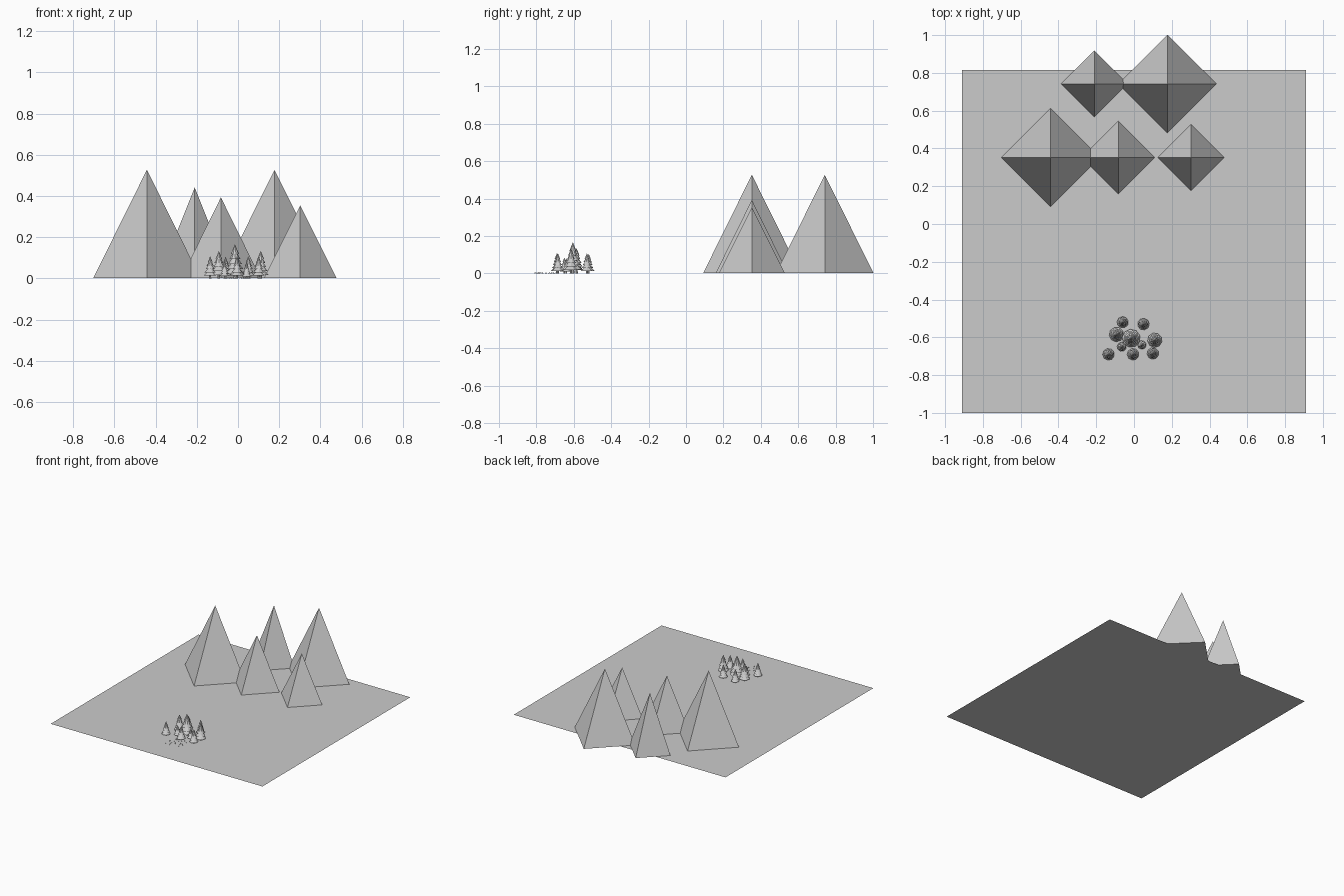
import bpy, bmesh, math, random
from mathutils import Matrix

random.seed(4)
if "Cube" in bpy.data.objects:
    bpy.data.objects.remove(bpy.data.objects["Cube"])

GREY = (0.6, 0.6, 0.6, 1)
mat = bpy.data.materials.new("plain_grey")
mat.use_nodes = True
mat.diffuse_color = GREY
mat.node_tree.nodes["Principled BSDF"].inputs["Base Color"].default_value = GREY


def finish(name, bm):
    mesh = bpy.data.meshes.new(name)
    bm.to_mesh(mesh)
    bm.free()
    mesh.materials.append(mat)
    obj = bpy.data.objects.new(name, mesh)
    bpy.context.collection.objects.link(obj)
    return obj


def cone(bm, x, y, z, r1, r2, h, sides, turn=0.0):
    place = Matrix.Translation((x, y, z + h / 2)) @ Matrix.Rotation(turn, 4, 'Z')
    bmesh.ops.create_cone(bm, cap_ends=True, segments=sides, radius1=r1,
                          radius2=r2, depth=h, matrix=place)


# Ground sheet
bm = bmesh.new()
left, right, near, far = -0.91, 0.91, -1.0, 0.815
bm.faces.new([bm.verts.new((x, y, 0)) for x, y in
              ((left, near), (right, near), (right, far), (left, far))])
finish("ground", bm)

# Four-sided mountains: x, y, radius, height
mountains = [(-0.442, 0.352, 0.26, 0.527), (-0.083, 0.352, 0.193, 0.393),
             (0.302, 0.352, 0.176, 0.353), (-0.21, 0.742, 0.176, 0.441),
             (0.177, 0.742, 0.26, 0.527)]
for i, (x, y, r, h) in enumerate(mountains):
    bm = bmesh.new()
    cone(bm, x, y, 0.002, r, 0, h - 0.002, 4)
    finish(f"mountain_{i + 1}", bm)

# Pine trees: x, y, height
TIERS = 5
pines = [(-0.06, -0.52, 0.105), (0.05, -0.53, 0.108), (-0.093, -0.585, 0.134),
         (-0.015, -0.605, 0.167), (0.11, -0.615, 0.134), (0.042, -0.64, 0.08),
         (-0.065, -0.65, 0.085), (-0.135, -0.69, 0.108),
         (-0.005, -0.69, 0.108), (0.1, -0.685, 0.108)]
for i, (x, y, h) in enumerate(pines):
    bm = bmesh.new()
    cone(bm, x, y, 0, h * 0.05, h * 0.04, h * 0.2, 8)
    for t in range(TIERS):
        base = h * (0.13 + 0.145 * t)
        radius = h * (0.29 - 0.043 * t)
        top = 0 if t == TIERS - 1 else radius * 0.35
        cone(bm, x, y, base, radius, top, h * (0.29 if top == 0 else 0.19),
             9, random.uniform(0, math.pi))
    finish(f"pine_tree_{i + 1}", bm)

# Tuft of tiny upright grass blades in front of the trees
bm = bmesh.new()
for _ in range(60):
    x, y = random.uniform(-0.06, 0.06), random.uniform(-0.81, -0.69)
    a = random.uniform(0, math.pi)
    dx, dy = 0.002 * math.cos(a), 0.002 * math.sin(a)
    bm.faces.new([bm.verts.new(p) for p in
                  ((x - dx, y - dy, 0), (x + dx, y + dy, 0),
                   (x, y, random.uniform(0.005, 0.009)))])
finish("grass_blades", bm)
